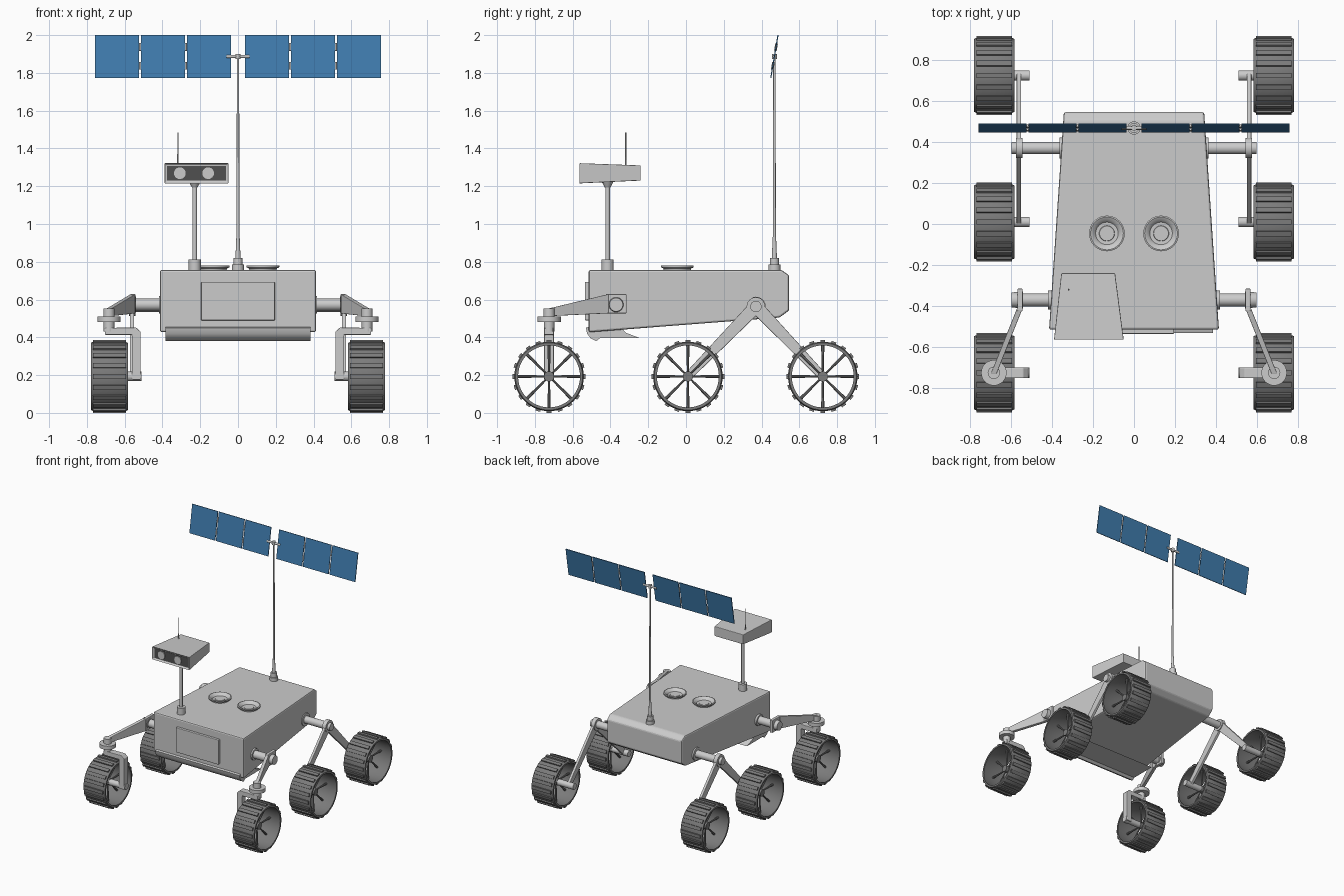
import bpy, bmesh
from math import pi, cos, sin, radians
from mathutils import Vector, Matrix

if "Cube" in bpy.data.objects:
    bpy.data.objects.remove(bpy.data.objects["Cube"])


def material(name, color):
    m = bpy.data.materials.new(name)
    m.diffuse_color = (*color, 1)
    m.use_nodes = True
    m.node_tree.nodes["Principled BSDF"].inputs["Base Color"].default_value = m.diffuse_color
    return m


BLUE = material("panel_blue", (0.05, 0.2, 0.42))
DARK = material("dark_grey", (0.08, 0.08, 0.08))
TYRE = material("tyre_grey", (0.2, 0.2, 0.2))


def finish(name, bm, mat=None, smooth=True, bevel=0):
    bmesh.ops.recalc_face_normals(bm, faces=bm.faces)
    me = bpy.data.meshes.new(name)
    bm.to_mesh(me)
    bm.free()
    ob = bpy.data.objects.new(name, me)
    bpy.context.collection.objects.link(ob)
    if mat:
        me.materials.append(mat)
    if smooth:
        me.shade_smooth()
        me.set_sharp_from_angle(angle=radians(35))
    if bevel:
        b = ob.modifiers.new("bevel", 'BEVEL')
        b.width, b.segments = bevel, 2
    return ob


def tube(name, a, b, r1, r2=None, mat=None, seg=24):
    """Cylinder or cone between two points."""
    a, b = Vector(a), Vector(b)
    d = b - a
    bm = bmesh.new()
    rot = Vector((0, 0, 1)).rotation_difference(d).to_matrix().to_4x4()
    bmesh.ops.create_cone(bm, cap_ends=True, segments=seg, radius1=r1,
                          radius2=r1 if r2 is None else r2, depth=d.length,
                          matrix=Matrix.Translation((a + b) / 2) @ rot)
    return finish(name, bm, mat)


def box(name, lo, hi, mat=None, bevel=0):
    lo, hi = Vector(lo), Vector(hi)
    bm = bmesh.new()
    bmesh.ops.create_cube(bm, size=1, matrix=Matrix.Translation((lo + hi) / 2)
                          @ Matrix.Diagonal((*(hi - lo), 1)))
    return finish(name, bm, mat, False, bevel)


def prism_bm(pts, lo, hi):
    """Side profile (y, z) spanning x = lo(y) .. hi(y)."""
    bm = bmesh.new()
    A = [bm.verts.new((lo(y), y, z)) for y, z in pts]
    B = [bm.verts.new((hi(y), y, z)) for y, z in pts]
    bm.faces.new(A)
    bm.faces.new(B[::-1])
    for i in range(len(pts)):
        j = (i + 1) % len(pts)
        bm.faces.new((A[i], A[j], B[j], B[i]))
    return bm


def lathe(bm, prof, seg, closed):
    vs = [bm.verts.new((r, 0, h)) for r, h in prof]
    es = [bm.edges.new(p) for p in zip(vs, vs[1:] + vs[:1] if closed else vs[1:])]
    bmesh.ops.spin(bm, geom=vs + es, cent=(0, 0, 0), axis=(0, 0, 1),
                   angle=2 * pi, steps=seg, use_merge=True)
    bmesh.ops.remove_doubles(bm, verts=bm.verts, dist=1e-5)


# Body: tapered wedge hull
def half(y):
    return 0.414 - (y + 0.515) * 0.068


hull = [(-0.515, 0.427), (-0.515, 0.757), (0.505, 0.757), (0.546, 0.728),
        (0.546, 0.542), (0.495, 0.505)]
finish("body", prism_bm(hull, lambda y: -half(y), half), None, False, 0.01)
box("front_panel", (-0.195, -0.535, 0.49), (0.195, -0.5, 0.694), bevel=0.004)

# Curved scoop under the nose
scoop = [(-0.505, 0.46), (-0.53, 0.45), (-0.524, 0.42), (-0.505, 0.395), (-0.475, 0.38),
         (-0.455, 0.396), (-0.245, 0.396), (-0.32, 0.425), (-0.34, 0.45)]
finish("front_scoop", prism_bm(scoop, lambda y: -0.385, lambda y: 0.385))

# Round vents on the deck
for s in (-1, 1):
    bm = bmesh.new()
    lathe(bm, [(0.07, 0.75), (0.074, 0.765), (0.086, 0.77), (0.087, 0.779), (0.08, 0.781),
               (0.066, 0.774), (0.055, 0.76), (0.038, 0.759), (0.036, 0.763), (0, 0.763)],
          32, False)
    bmesh.ops.translate(bm, verts=bm.verts, vec=(s * 0.132, -0.046, 0))
    finish("deck_vent", bm)

# Camera mast and head
MX, MY = -0.229, -0.415
tube("camera_mast_base", (MX, MY, 0.75), (MX, MY, 0.812), 0.032)
tube("camera_mast", (MX, MY, 0.8), (MX, MY, 1.2), 0.0125)
tube("camera_neck", (MX, MY, 1.192), (MX, MY, 1.225), 0.014, 0.032)
bm = prism_bm([(-0.565, 1.215), (-0.565, 1.322), (-0.24, 1.31), (-0.24, 1.23)],
              lambda y: -0.39 + (y + 0.565) * 0.11, lambda y: -0.05 - (y + 0.565) * 0.13)
bmesh.ops.recalc_face_normals(bm, faces=bm.faces)
face = min(bm.faces, key=lambda f: f.calc_center_median().y)
bmesh.ops.inset_region(bm, faces=[face], thickness=0.012, depth=0)
bmesh.ops.translate(bm, verts=face.verts[:], vec=(0, 0.012, 0))
finish("camera_head", bm, None, False, 0.004)
box("camera_faceplate", (-0.376, -0.555, 1.229), (-0.064, -0.545, 1.308), DARK)
for x in (-0.308, -0.158):
    tube("camera_lens", (x, -0.562, 1.269), (x, -0.55, 1.269), 0.031)
tube("whip_antenna", (-0.318, -0.319, 1.3), (-0.318, -0.319, 1.485), 0.004, 0.003, seg=8)

# Solar mast and panel row
SY, SZ = 0.468, 1.887
tube("solar_mast_base", (0, SY, 0.75), (0, SY, 0.785), 0.032)
tube("solar_mast_collar", (0, SY, 0.78), (0, SY, 0.82), 0.024)
tube("solar_mast_sleeve", (0, SY, 0.81), (0, SY, 0.93), 0.014, 0.009)
tube("solar_mast", (0, SY, 0.9), (0, SY, 1.89), 0.008, 0.006, seg=16)
tube("panel_crossbar", (-0.06, SY, SZ), (0.06, SY, SZ), 0.009, seg=16)
tube("panel_pivot", (0, SY, SZ - 0.014), (0, SY, SZ + 0.014), 0.014, seg=16)
tilt = Matrix.Rotation(radians(-9.5), 4, 'X')


def tilted(ob, x):
    ob.matrix_world = Matrix.Translation((x, SY, SZ)) @ tilt


for s in (-1, 1):
    for i in range(3):
        tilted(box("solar_panel", (-0.117, -0.003, -0.115), (0.117, 0.003, 0.115), BLUE),
               s * (0.154 + i * 0.243))
    for i in range(2):
        for z in (-0.05, 0.05):
            tilted(tube("panel_hinge", (0, 0, z - 0.02), (0, 0, z + 0.02), 0.007, seg=10),
                   s * (0.2755 + i * 0.243))

# Wheel: open rim, cleats, spokes, hub (axis along local z)
bm = bmesh.new()
lathe(bm, [(0.164, -0.098), (0.178, -0.098), (0.184, -0.085), (0.184, 0.085),
           (0.178, 0.098), (0.164, 0.098), (0.168, 0.08), (0.168, -0.08)], 48, True)
for i in range(20):
    rot = Matrix.Rotation(2 * pi * i / 20, 4, 'Z')
    bmesh.ops.create_cube(bm, size=1, matrix=rot @ Matrix.Translation((0.186, 0, 0))
                          @ Matrix.Diagonal((0.014, 0.026, 0.175, 1)))
for i in range(8):
    rot = Matrix.Rotation(2 * pi * i / 8, 4, 'Z')
    bmesh.ops.create_cone(bm, cap_ends=True, segments=8, radius1=0.005, radius2=0.009,
                          depth=0.152, matrix=rot @ Matrix.Translation((0.095, 0, 0))
                          @ Matrix.Rotation(pi / 2, 4, 'Y'))
bmesh.ops.create_cone(bm, cap_ends=True, segments=24, radius1=0.027, radius2=0.027, depth=0.05)
wheel = finish("wheel", bm, TYRE)
wheel_mesh = wheel.data
bpy.data.objects.remove(wheel)

WZ = 0.193
FRONT, MID, REAR = -0.725, 0.01, 0.724
AY, AZ = 0.37, 0.563

for s in (-1, 1):
    def X(x, y, z):
        return (s * x, y, z)

    def plate(name, pts, x0, x1, bevel=0):
        finish(name, prism_bm(pts, lambda y: s * x0, lambda y: s * x1), None, False, bevel)

    # Wheels and stub axles
    for y in (FRONT, MID, REAR):
        w = bpy.data.objects.new("wheel", wheel_mesh)
        bpy.context.collection.objects.link(w)
        w.location = X(0.681, y, WZ)
        w.rotation_euler = (0, pi / 2, 0)
        tube("wheel_axle", X(0.51, y, WZ), X(0.69, y, WZ), 0.025)

    # Rear rocker: pivot shaft and two tapered legs
    tube("rear_shaft", X(0.3, AY, AZ), X(0.598, AY, AZ), 0.03)
    tube("rear_shaft_flange", X(0.33, AY, AZ), X(0.363, AY, AZ), 0.052)
    tube("rocker_hub", X(0.543, AY, AZ), X(0.576, AY, AZ), 0.049)
    for y in (MID, REAR):
        a, b = Vector((AY, AZ)), Vector((y, WZ))
        n = (b - a).normalized()
        n = Vector((-n.y, n.x))
        plate("rocker_leg", [a + n * 0.036, b + n * 0.022, b - n * 0.022, a - n * 0.036],
              0.55, 0.572, 0.004)

    # Front arm: pivot shaft, end block, slanted arm
    fy, fz = -0.37, 0.573
    tube("front_shaft", X(0.36, fy, fz), X(0.57, fy, fz), 0.032)
    tube("front_shaft_flange", X(0.395, fy, fz), X(0.418, fy, fz), 0.046)
    tube("front_shaft_cap", X(0.54, fy, fz), X(0.597, fy, fz), 0.042, 0.036)
    plate("front_arm_block", [(-0.425, 0.527), (-0.425, 0.629), (-0.315, 0.629), (-0.315, 0.527)],
          0.543, 0.568, 0.004)

    def slant(off):
        return lambda y: s * (0.556 + off - (y + 0.41) * 0.4)
    finish("front_arm", prism_bm([(-0.73, 0.512), (-0.73, 0.552), (-0.41, 0.629), (-0.41, 0.527)],
                                 slant(-0.014), slant(0.014)), None, False, 0.003)

    # Steering joint and wheel bracket
    tube("steering_cap", X(0.683, FRONT, 0.505), X(0.683, FRONT, 0.552), 0.03)
    tube("steering_disc", X(0.683, FRONT, 0.48), X(0.683, FRONT, 0.51), 0.062, seg=32)
    tube("steering_post", X(0.683, FRONT, 0.43), X(0.683, FRONT, 0.485), 0.028)
    prof = [(0.705, 0.413), (0.705, 0.45), (0.54, 0.452), (0.515, 0.43), (0.515, 0.175),
            (0.562, 0.175), (0.562, 0.413)]
    bm = bmesh.new()
    f = bm.faces.new([bm.verts.new(X(x, FRONT - 0.026, z)) for x, z in prof])
    ext = bmesh.ops.extrude_face_region(bm, geom=[f])["geom"]
    bmesh.ops.translate(bm, vec=(0, 0.052, 0),
                        verts=[v for v in ext if isinstance(v, bmesh.types.BMVert)])
    finish("wheel_bracket", bm, None, False, 0.004)
